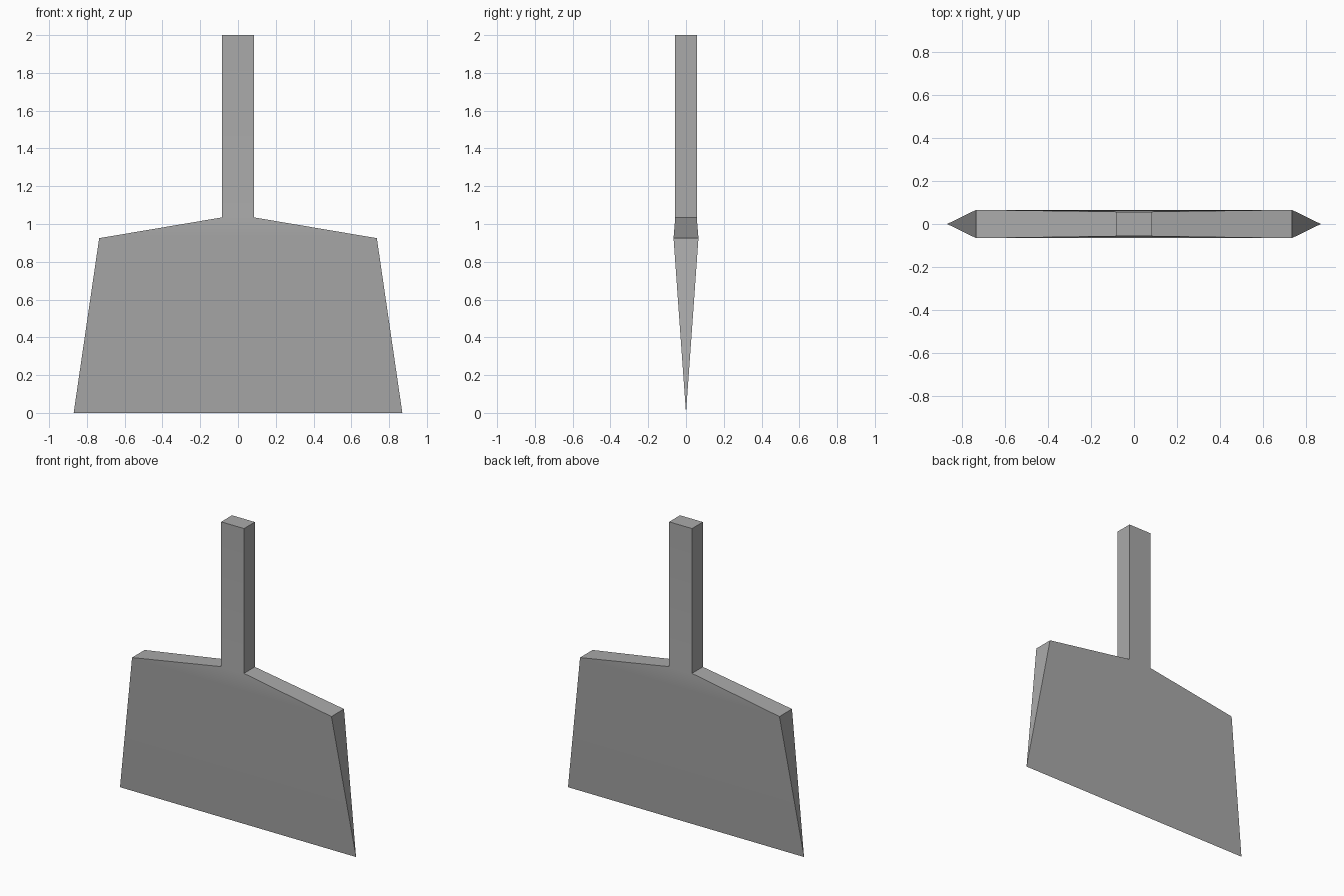
import bpy, bmesh, math

if "Cube" in bpy.data.objects:
    bpy.data.objects.remove(bpy.data.objects["Cube"])

grey = bpy.data.materials.new("plain grey")
grey.diffuse_color = (0.4, 0.4, 0.4, 1)
grey.use_nodes = True
grey.node_tree.nodes["Principled BSDF"].inputs["Base Color"].default_value = grey.diffuse_color

# Cross-sections from cutting edge to handle top: height, half width, half depth
sections = [(0.0, 0.87, 0.0), (0.925, 0.735, 0.066),
            (1.035, 0.084, 0.057), (2.0, 0.084, 0.057)]

bm = bmesh.new()
rings = [[bm.verts.new((sx * w, sy * d, z))
          for sx, sy in ((-1, -1), (1, -1), (1, 1), (-1, 1))]
         for z, w, d in sections]

# Tapered blade, sloping shoulders and square handle
for low, high in zip(rings, rings[1:]):
    for i in range(4):
        j = (i + 1) % 4
        bm.faces.new((low[i], low[j], high[j], high[i]))
bm.faces.new(rings[-1])

# Close the wedge into a single sharp edge
bmesh.ops.remove_doubles(bm, verts=bm.verts, dist=0.0005)
bmesh.ops.recalc_face_normals(bm, faces=bm.faces)

mesh = bpy.data.meshes.new("wide_blade_with_handle")
bm.to_mesh(mesh)
bm.free()
mesh.materials.append(grey)
tool = bpy.data.objects.new("wide_blade_with_handle", mesh)
bpy.context.collection.objects.link(tool)

# Soft shading only across the shallow bend at the neck
bpy.context.view_layer.objects.active = tool
tool.select_set(True)
bpy.ops.object.shade_smooth_by_angle(angle=math.radians(30))
